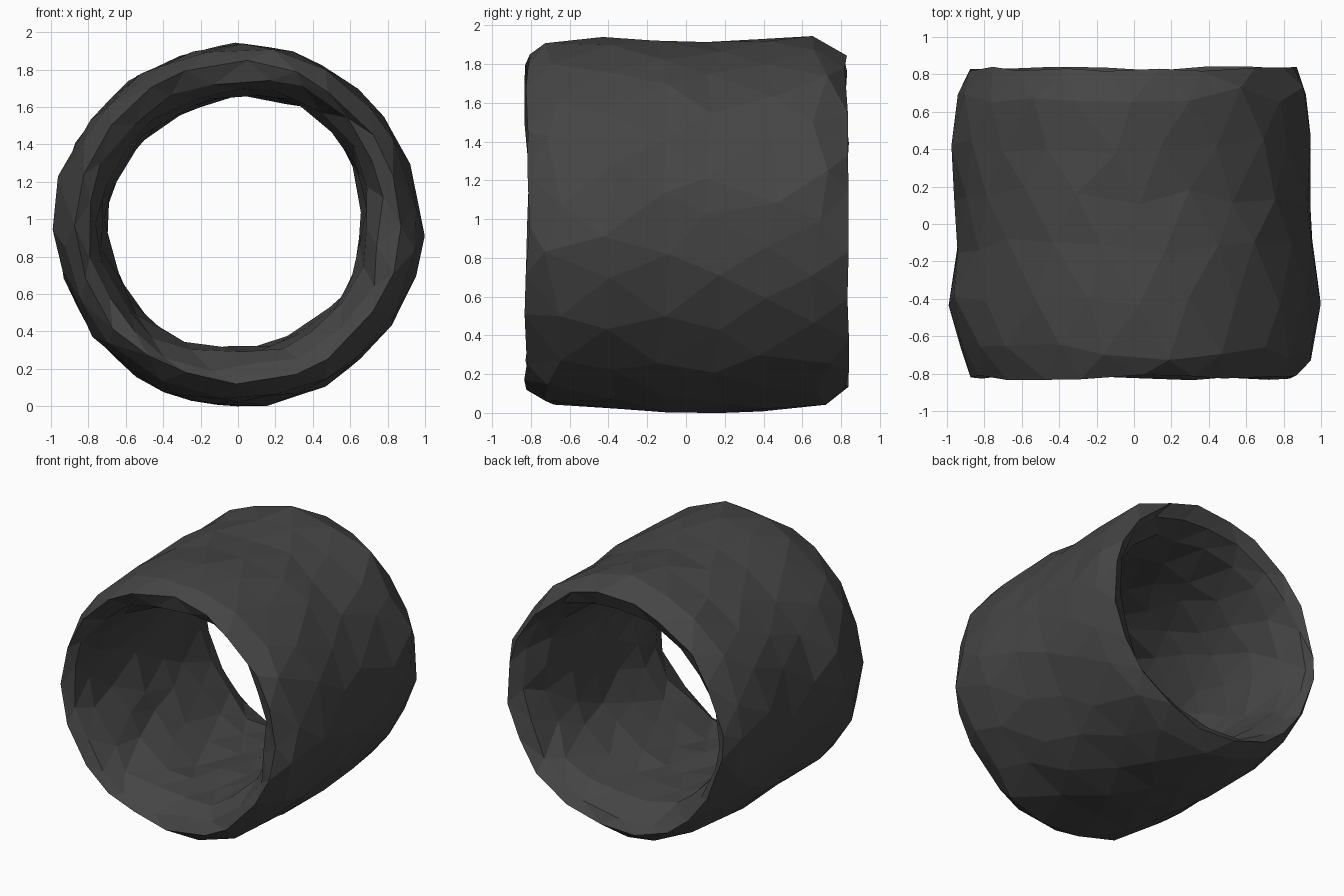
import bpy, bmesh, math, random

random.seed(11)
if "Cube" in bpy.data.objects:
    bpy.data.objects.remove(bpy.data.objects["Cube"], do_unlink=True)

SEGMENTS = 20
CENTRE_Z = 0.975

# Charcoal material
charcoal = bpy.data.materials.new("charcoal")
charcoal.use_nodes = True
colour = (0.06, 0.06, 0.06, 1)
charcoal.diffuse_color = colour
bsdf = charcoal.node_tree.nodes["Principled BSDF"]
bsdf.inputs["Base Color"].default_value = colour
bsdf.inputs["Roughness"].default_value = 0.9

# Uneven bore: hole radius every 30 degrees from +x towards +z
BORE = [0.63, 0.675, 0.69, 0.655, 0.64, 0.67, 0.69, 0.67, 0.68, 0.625, 0.64, 0.65]

# Outer wall: y, then radius at +x, top, -x, bottom
OUTER = [
    (-0.82, [0.87, 0.87, 0.87, 0.84]),
    (-0.69, [0.96, 0.95, 0.94, 0.93]),
    (-0.4, [0.99, 0.96, 0.99, 0.94]),
    (-0.12, [0.97, 0.955, 0.96, 0.97]),
    (0.15, [0.945, 0.955, 0.97, 0.965]),
    (0.42, [0.94, 0.955, 0.975, 0.955]),
    (0.69, [0.93, 0.965, 0.95, 0.92]),
    (0.83, [0.87, 0.88, 0.87, 0.85]),
]

# Flared mouths and inner wall: y, then offset from the bore
INNER = [(0.78, 0.13), (0.62, 0.065), (0.36, 0.035), (0.1, 0.03),
         (-0.15, 0.03), (-0.4, 0.035), (-0.62, 0.065), (-0.775, 0.13)]


def around(values, angle):
    """Interpolate evenly spaced values around the circle."""
    t = (angle / math.tau * len(values)) % len(values)
    i = int(t)
    return values[i] + (values[(i + 1) % len(values)] - values[i]) * (t - i)


# Closed wall section as (y, radii around the circle, roughness)
section = [(y, radii, 0.013) for y, radii in OUTER]
section += [(y, [b + d for b in BORE], 0.022) for y, d in INNER]

# Sweep the section around y, roughening every point
bm = bmesh.new()
rings = []
for k, (y, radii, rough) in enumerate(section):
    ring = []
    y_noise = 0.015 if abs(y) > 0.75 else 0.05
    for s in range(SEGMENTS):
        a = (s + 0.5 * (k % 2) + random.uniform(-0.2, 0.2)) * math.tau / SEGMENTS
        radius = around(radii, a) + random.uniform(-rough, rough)
        ring.append(bm.verts.new((radius * math.cos(a),
                                  y + random.uniform(-y_noise, y_noise),
                                  CENTRE_Z + radius * math.sin(a))))
    rings.append(ring)

# Staggered triangles between neighbouring rings
for k, low in enumerate(rings):
    high = rings[(k + 1) % len(rings)]
    for s in range(SEGMENTS):
        n = (s + 1) % SEGMENTS
        if k % 2 == 0:
            bm.faces.new((low[s], low[n], high[s]))
            bm.faces.new((low[n], high[n], high[s]))
        else:
            bm.faces.new((low[s], high[n], high[s]))
            bm.faces.new((low[s], low[n], high[n]))
bmesh.ops.recalc_face_normals(bm, faces=bm.faces)

# Rough tube, resting on the ground
lowest = min(v.co.z for v in bm.verts)
bmesh.ops.translate(bm, verts=bm.verts, vec=(0, 0, -lowest))
mesh = bpy.data.meshes.new("rough_tube")
bm.to_mesh(mesh)
bm.free()
mesh.materials.append(charcoal)
tube = bpy.data.objects.new("rough_tube", mesh)
bpy.context.collection.objects.link(tube)
